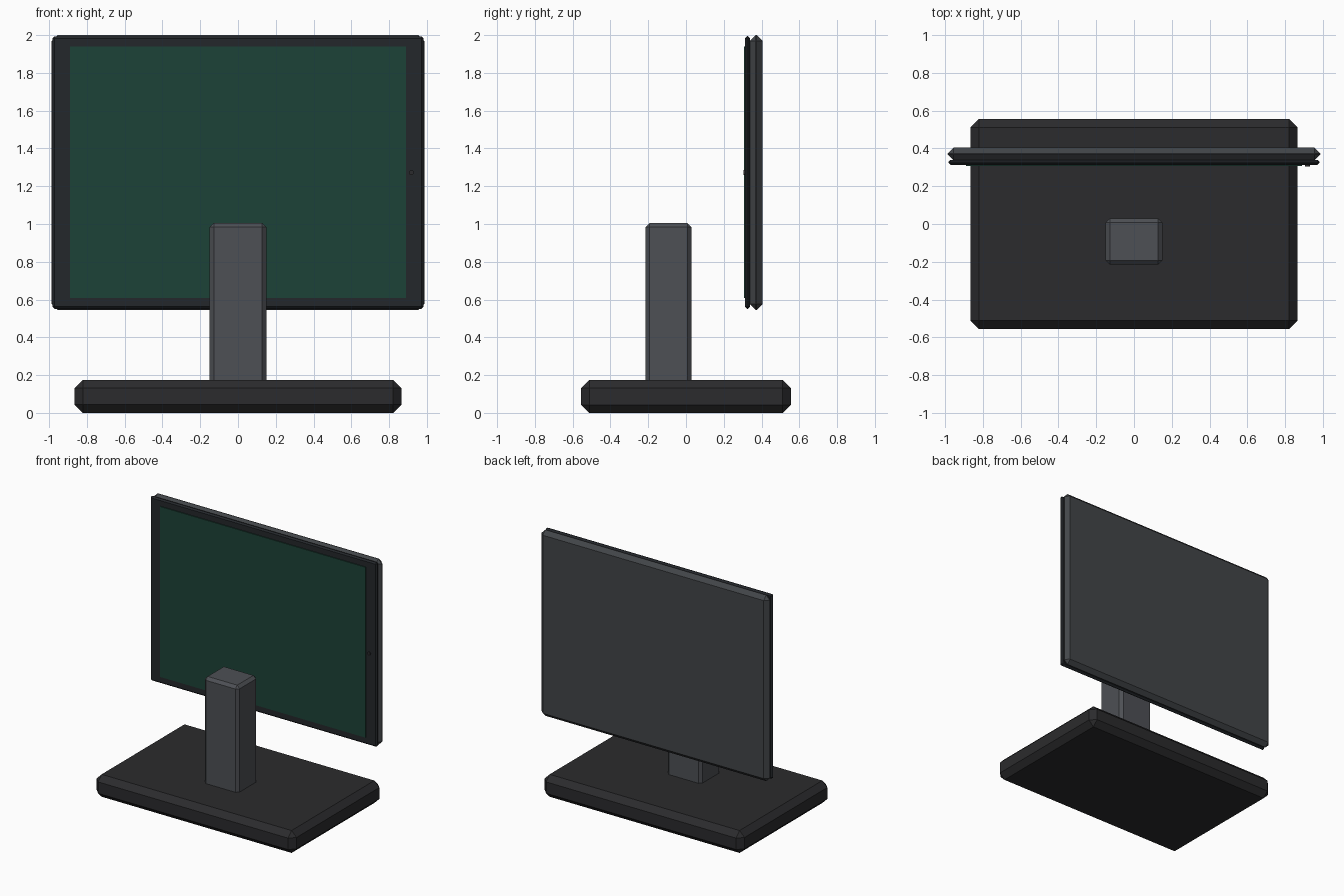
import bpy, bmesh, math
from mathutils import Matrix

if "Cube" in bpy.data.objects:
    bpy.data.objects.remove(bpy.data.objects["Cube"])


def material(name, rgb):
    m = bpy.data.materials.new(name)
    m.diffuse_color = (*rgb, 1)
    m.use_nodes = True
    m.node_tree.nodes["Principled BSDF"].inputs["Base Color"].default_value = m.diffuse_color
    return m


def add_object(name, bm, mat):
    mesh = bpy.data.meshes.new(name)
    bm.to_mesh(mesh)
    bm.free()
    mesh.materials.append(mat)
    ob = bpy.data.objects.new(name, mesh)
    bpy.context.collection.objects.link(ob)
    return ob


def box(name, lo, hi, bevel, mat):
    """Box between two corners with single-segment chamfered edges."""
    bm = bmesh.new()
    bmesh.ops.create_cube(bm, size=1)
    for v in bm.verts:
        v.co = [h if c > 0 else l for c, l, h in zip(v.co, lo, hi)]
    if bevel:
        bmesh.ops.bevel(bm, geom=bm.edges[:], offset=bevel, segments=1,
                        affect='EDGES', clamp_overlap=True)
    return add_object(name, bm, mat)


black = material("base_black", (0.024, 0.024, 0.026))
grey = material("stand_grey", (0.075, 0.08, 0.09))
shell = material("shell_grey", (0.055, 0.06, 0.066))
bezel = material("bezel_dark", (0.017, 0.02, 0.024))
green = material("screen_green", (0.012, 0.055, 0.038))

# Foot and upright
box("base", (-0.865, -0.555, 0), (0.865, 0.555, 0.175), 0.043, black)
box("stand_column", (-0.15, -0.215, 0.1), (0.15, 0.03, 1.005), 0.022, grey)

# Display: rear shell, front bezel, screen
box("rear_shell", (-0.987, 0.338, 0.545), (0.987, 0.405, 2.0), 0.031, shell)
box("front_bezel", (-0.982, 0.313, 0.551), (0.982, 0.34, 1.994), 0.011, bezel)
box("screen", (-0.89, 0.306, 0.607), (0.89, 0.32, 1.94), 0, green)

# Power button on the right of the bezel
bm = bmesh.new()
bmesh.ops.create_cone(bm, cap_ends=True, segments=12, radius1=0.013,
                      radius2=0.013, depth=0.015,
                      matrix=Matrix.Translation((0.918, 0.3125, 1.272))
                      @ Matrix.Rotation(math.pi / 2, 4, 'X'))
add_object("power_button", bm, black)
